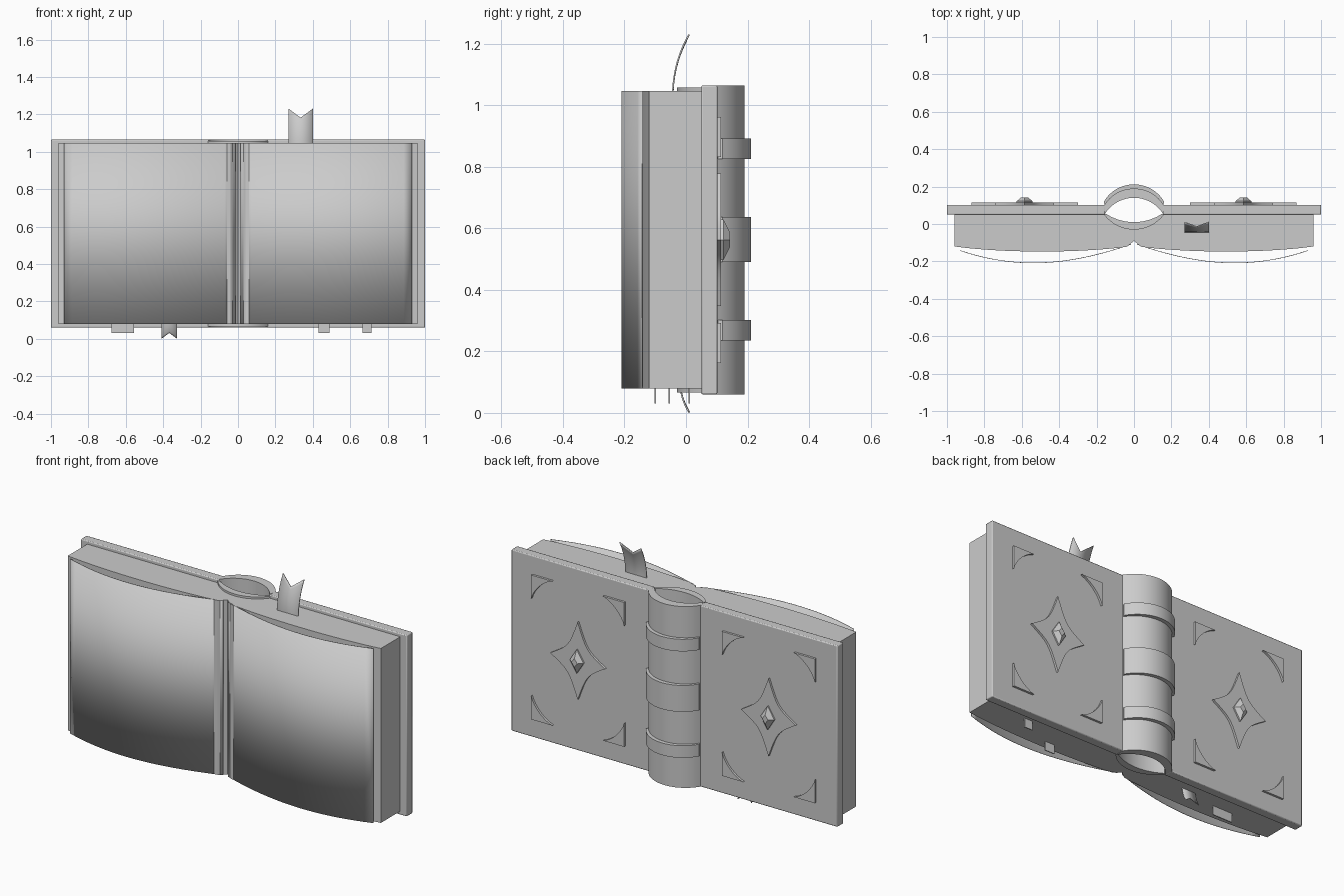
import bpy, bmesh, math
from mathutils import Vector
from mathutils.geometry import interpolate_bezier

if "Cube" in bpy.data.objects:
    bpy.data.objects.remove(bpy.data.objects["Cube"])


def finish(name, bm, thickness=0, bevel=0):
    bmesh.ops.recalc_face_normals(bm, faces=bm.faces)
    me = bpy.data.meshes.new(name)
    bm.to_mesh(me)
    bm.free()
    ob = bpy.data.objects.new(name, me)
    bpy.context.collection.objects.link(ob)
    bpy.ops.object.select_all(action='DESELECT')
    ob.select_set(True)
    bpy.context.view_layer.objects.active = ob
    bpy.ops.object.shade_smooth_by_angle(angle=math.radians(30))
    if thickness:
        m = ob.modifiers.new("thickness", 'SOLIDIFY')
        m.thickness, m.offset = thickness, 0
    if bevel:
        m = ob.modifiers.new("bevel", 'BEVEL')
        m.width, m.segments = bevel, 2
    return ob


def prism(name, pts, lo, hi, axis='z', bevel=0):
    """Extrude an (x, y) outline along z, or an (x, z) outline along y."""
    bm = bmesh.new()
    co = (lambda p, h: (p[0], p[1], h)) if axis == 'z' else (lambda p, h: (p[0], h, p[1]))
    a = [bm.verts.new(co(p, lo)) for p in pts]
    b = [bm.verts.new(co(p, hi)) for p in pts]
    bm.faces.new(a)
    bm.faces.new(b)
    n = len(pts)
    for i in range(n):
        j = (i + 1) % n
        bm.faces.new((a[i], a[j], b[j], b[i]))
    return finish(name, bm, bevel=bevel)


def strip(name, rows, thickness):
    """Surface through rows of points."""
    bm = bmesh.new()
    v = [[bm.verts.new(p) for p in r] for r in rows]
    for r, s in zip(v, v[1:]):
        for i in range(len(r) - 1):
            bm.faces.new((r[i], r[i + 1], s[i + 1], s[i]))
    return finish(name, bm, thickness)


def bez(a, b, c, d, n=20):
    return [tuple(p) for p in interpolate_bezier(Vector(a), Vector(b), Vector(c), Vector(d), n)]


def arc(w, y0, y1, n=24):
    """Circular arc from (-w, y0) through (0, y1) to (w, y0)."""
    s = y1 - y0
    r = (w * w + s * s) / (2 * abs(s))
    sg = math.copysign(1, s)
    half = math.asin(w / r)
    return [(r * math.sin(t), y1 - sg * r * (1 - math.cos(t)))
            for t in (half * (2 * i / n - 1) for i in range(n + 1))]


def crescent(name, outer, inner, lo, hi):
    return prism(name, arc(*outer) + arc(*inner)[::-1], lo, hi)


# Rounded spine, its raised bands, and the inner lining behind the pages
crescent("spine", (0.16, 0.10, 0.19), (0.155, 0.055, 0.14), 0.06, 1.065)
for lo, hi in ((0.235, 0.302), (0.49, 0.636), (0.825, 0.892)):
    crescent("spine_band", (0.162, 0.118, 0.212), (0.155, 0.098, 0.186), lo, hi)
crescent("spine_lining", (0.16, 0.05, -0.03), (0.15, 0.055, 0.01), 0.067, 1.058)

ZC = 0.5625
for side, tag in ((1, "right"), (-1, "left")):
    def fl(pts):
        return [(side * p[0], p[1]) for p in pts]

    # Cover board
    prism("cover_" + tag, fl([(0.155, 0.05), (1, 0.05), (1, 0.102), (0.155, 0.102)]),
          0.06, 1.065, bevel=0.005)

    # Page block with gently bowed front, hollowed around the lining
    front = bez((0.96, -0.12), (0.7, -0.156), (0.3, -0.156), (0.04, -0.122))
    back = [p for p in arc(0.16, 0.05, -0.03) if p[0] > -1e-6]
    prism("pages_" + tag, fl([(0.96, 0.05)] + front + [(0.018, -0.105), (0, -0.09)] + back),
          0.08, 1.047)

    # Loose open leaf arching over the block
    leaf = fl(bez((0.93, -0.142), (0.65, -0.235), (0.38, -0.235), (0.015, -0.108)))
    strip("open_leaf_" + tag, [[(x, y, 0.08), (x, y, 1.047)] for x, y in leaf], 0.003)

    # Concave corner plates
    for cx, dx in ((0.30, 1), (0.87, -1)):
        for dz in (1, -1):
            z = ZC - dz * 0.4
            L, m = 0.13, 0.035
            curve = bez((cx + dx * L, z), (cx + dx * 0.075, z + dz * 0.015),
                        (cx + dx * 0.015, z + dz * 0.075), (cx, z + dz * L), 9)
            prism("corner_plate", fl([(cx, z)] + curve), 0.10, 0.114, 'y')

    # Four-pointed star plate with concave sides
    w, h = 0.168, 0.215
    star = []
    for a, b in (((w, 0), (0, h)), ((0, h), (-w, 0)), ((-w, 0), (0, -h)), ((0, -h), (w, 0))):
        mid = ((a[0] + b[0]) * 0.32, (a[1] + b[1]) * 0.32)
        star += bez(a, mid, mid, b, 9)[:-1]
    prism("star_plate", fl([(0.585 + x, ZC + z) for x, z in star]), 0.10, 0.114, 'y')

    # Faceted gem
    bm = bmesh.new()
    rings = []
    for gw, gh, y in ((0.042, 0.066, 0.105), (0.042, 0.066, 0.122), (0.018, 0.024, 0.143)):
        rings.append([bm.verts.new((side * 0.585 + x * gw, y, ZC + z * gh))
                      for x, z in ((1, 0), (0, 1), (-1, 0), (0, -1))])
    for r, s in zip(rings, rings[1:]):
        for i in range(4):
            j = (i + 1) % 4
            bm.faces.new((r[i], r[j], s[j], s[i]))
    bm.faces.new(rings[0])
    bm.faces.new(rings[-1])
    finish("gem_" + tag, bm)


# Ribbon bookmark ends with V-notched tips
def ribbon(name, x0, x1, path, notch):
    rows = [[(x, y, z) for x in (x0, (x0 + x1) / 2, x1)] for y, z in path]
    k = 1 - notch
    n = len(path) - 1
    for i, row in enumerate(rows):  # squeeze the middle column back along the path
        t = i / n * k * n
        a = min(int(t), n - 1)
        p = Vector(path[a]).lerp(Vector(path[a + 1]), t - a)
        row[1] = (row[1][0], p.x, p.y)
    strip(name, rows, 0.005)


ribbon("ribbon_top", 0.27, 0.40,
       bez((-0.043, 1.03), (-0.043, 1.10), (-0.025, 1.17), (0.01, 1.23), 12), 0.26)
ribbon("ribbon_bottom", -0.41, -0.325,
       bez((-0.02, 0.10), (-0.018, 0.07), (-0.01, 0.03), (0.011, 0.001), 10), 0.33)

# Page marker tabs under the block
for x0, x1, y in ((-0.675, -0.555, -0.055), (0.43, 0.49, -0.10), (0.665, 0.715, 0.01)):
    prism("page_tab", [(x0, 0.03), (x1, 0.03), (x1, 0.1), (x0, 0.1)], y - 0.0025, y + 0.0025, 'y')
